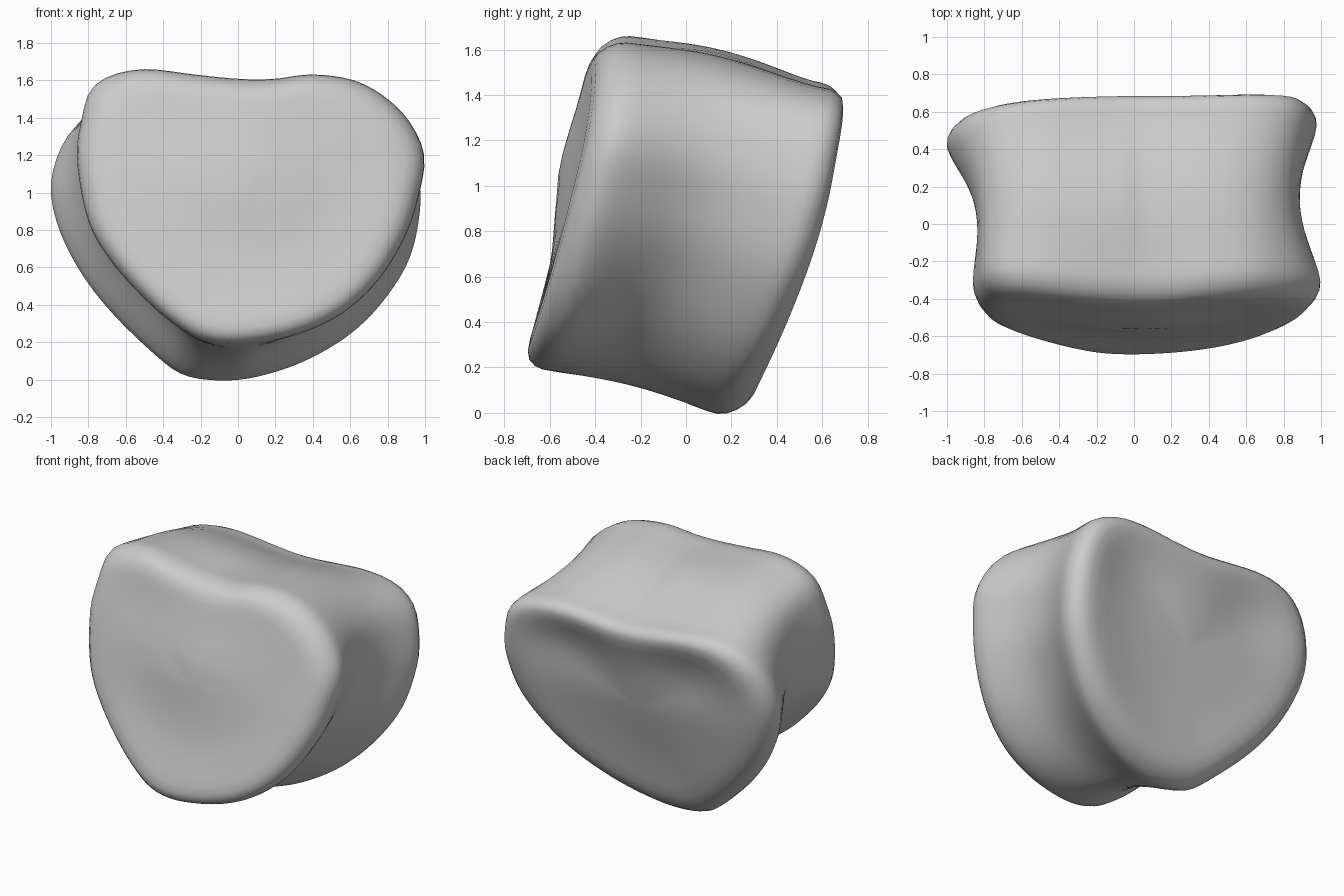
import bpy, bmesh, math
from mathutils import Vector

if "Cube" in bpy.data.objects:
    bpy.data.objects.remove(bpy.data.objects["Cube"])

N = 96  # points around the body
# End-plate outlines as (x, z), counter-clockwise from the right
FRONT = [(1.005, 1.18), (.965, 1.31), (.855, 1.46), (.65, 1.595), (.4, 1.635), (.2, 1.61), (0, 1.61),
         (-.25, 1.635), (-.5, 1.665), (-.7, 1.625), (-.8, 1.545), (-.835, 1.4), (-.865, 1.2), (-.805, .85),
         (-.68, .63), (-.5, .43), (-.35, .3), (-.2, .21), (0, .185), (.3, .235), (.55, .345),
         (.755, .53), (.905, .78), (.975, 1.0)]
BACK = [(.98, .92), (.97, 1.08), (.91, 1.28), (.76, 1.395), (.5, 1.435), (0, 1.41), (-.5, 1.46),
        (-.75, 1.43), (-.89, 1.335), (-.97, 1.2), (-1.01, 1.03), (-.98, .85), (-.91, .68), (-.8, .5),
        (-.65, .32), (-.45, .13), (-.3, .02), (-.1, -.01), (.1, .01), (.35, .09), (.6, .235),
        (.785, .42), (.925, .65)]
CF, CB = Vector((.05, .95)), Vector((0, .78))


def spline(a, b, c, d, t):
    return .5 * (2*b + (c - a)*t + (2*a - 5*b + 4*c - d)*t*t + (3*b - a - 3*c + d)*t**3)


def resample(pts, centre):
    """Smooth closed curve, sampled at even angles about the centre."""
    p = [Vector(q) for q in pts]
    n = len(p)
    dense = [spline(p[i-1], p[i], p[(i+1) % n], p[(i+2) % n], k/20) - centre
             for i in range(n) for k in range(20)]
    polar = sorted((math.atan2(v.y, v.x) % (2*math.pi), v.length) for v in dense)
    polar = [(polar[-1][0] - 2*math.pi, polar[-1][1])] + polar + [(polar[0][0] + 2*math.pi, polar[0][1])]
    out, k = [], 0
    for i in range(N):
        a = 2*math.pi*i/N
        while polar[k+1][0] < a:
            k += 1
        (a0, r0), (a1, r1) = polar[k], polar[k+1]
        r = r0 + (r1 - r0)*(a - a0)/max(a1 - a0, 1e-9)
        out.append(centre + Vector((math.cos(a), math.sin(a)))*r)
    return out


def blob(x, z, cx, cz, sx, sz):
    return math.exp(-((x - cx)/sx)**2 - ((z - cz)/sz)**2)


def front_y(x, z):
    # leaning plane with a low swelling in the middle
    swell = .075*blob(x, z, .05, 1.1, .45 if x > .05 else .6, .33)
    return -.765 + .225*z + .07*x*x - swell


def back_y(x, z):
    # curved plate with two hollows under the top rim
    hollow = .045*(blob(x, z, .5, 1.12, .3, .2) + blob(x, z, -.45, 1.12, .3, .2))
    return .27 + .45*z - .10*z*z + (-.08*x*x if x < 0 else .045*x*x) - hollow


def waist(i):
    """How far the side wall pinches in at mid depth, by direction."""
    a = 2*math.pi*i/N
    c, s = abs(math.cos(a)), math.sin(a)
    if s > 0:
        left = .02 if math.cos(a) < 0 else 0
        return -.05 - left*s + .18*c**4
    return .02 + .11*c + .08*abs(s*c)


front, back = resample(FRONT, CF), resample(BACK, CB)
# End-plate profile: (scale, inward depth) from the dished middle to the rounded rim
PLATE = [(.15, .045), (.3, .045), (.45, .04), (.6, .03), (.72, .015), (.82, .003), (.89, .003),
         (.94, .018), (.975, .05), (.995, .09), (1, .125)]


def plate_rings(outline, centre, fy, sign, dish):
    rings = []
    for s, d in PLATE:
        ring = []
        for p in outline:
            q = centre + (p - centre)*s
            ring.append(Vector((q.x, fy(q.x, q.y) + sign*d*(dish if s < .8 else 1), q.y)))
        rings.append(ring)
    return rings


fr = plate_rings(front, CF, front_y, 1, .8)
br = plate_rings(back, CB, back_y, -1, 1.1)

# Waisted side wall between the two rims
side = []
for k in range(1, 16):
    t = k/16
    ring = []
    for i in range(N):
        p = fr[-1][i].lerp(br[-1][i], t)
        a = 2*math.pi*i/N
        w = waist(i)*math.sin(math.pi*t)**1.3
        ring.append(p - Vector((math.cos(a), 0, math.sin(a)))*w)
    side.append(ring)

rings = fr + side + br[::-1]
bm = bmesh.new()
vr = [[bm.verts.new(v) for v in r] for r in rings]
for a, b in zip(vr, vr[1:]):
    for i in range(N):
        j = (i+1) % N
        bm.faces.new((a[i], a[j], b[j], b[i]))
for r in (vr[0], vr[-1]):
    c = bm.verts.new(sum((v.co for v in r), Vector())/N)
    for i in range(N):
        bm.faces.new((c, r[i], r[(i+1) % N]))
bmesh.ops.recalc_face_normals(bm, faces=bm.faces)
for f in bm.faces:
    f.smooth = True
mesh = bpy.data.meshes.new("vertebral_body")
bm.to_mesh(mesh)
bm.free()
body = bpy.data.objects.new("vertebral_body", mesh)
bpy.context.collection.objects.link(body)

# Soften the surface slightly
smooth = body.modifiers.new("soften", 'SMOOTH')
smooth.factor, smooth.iterations = .5, 4
